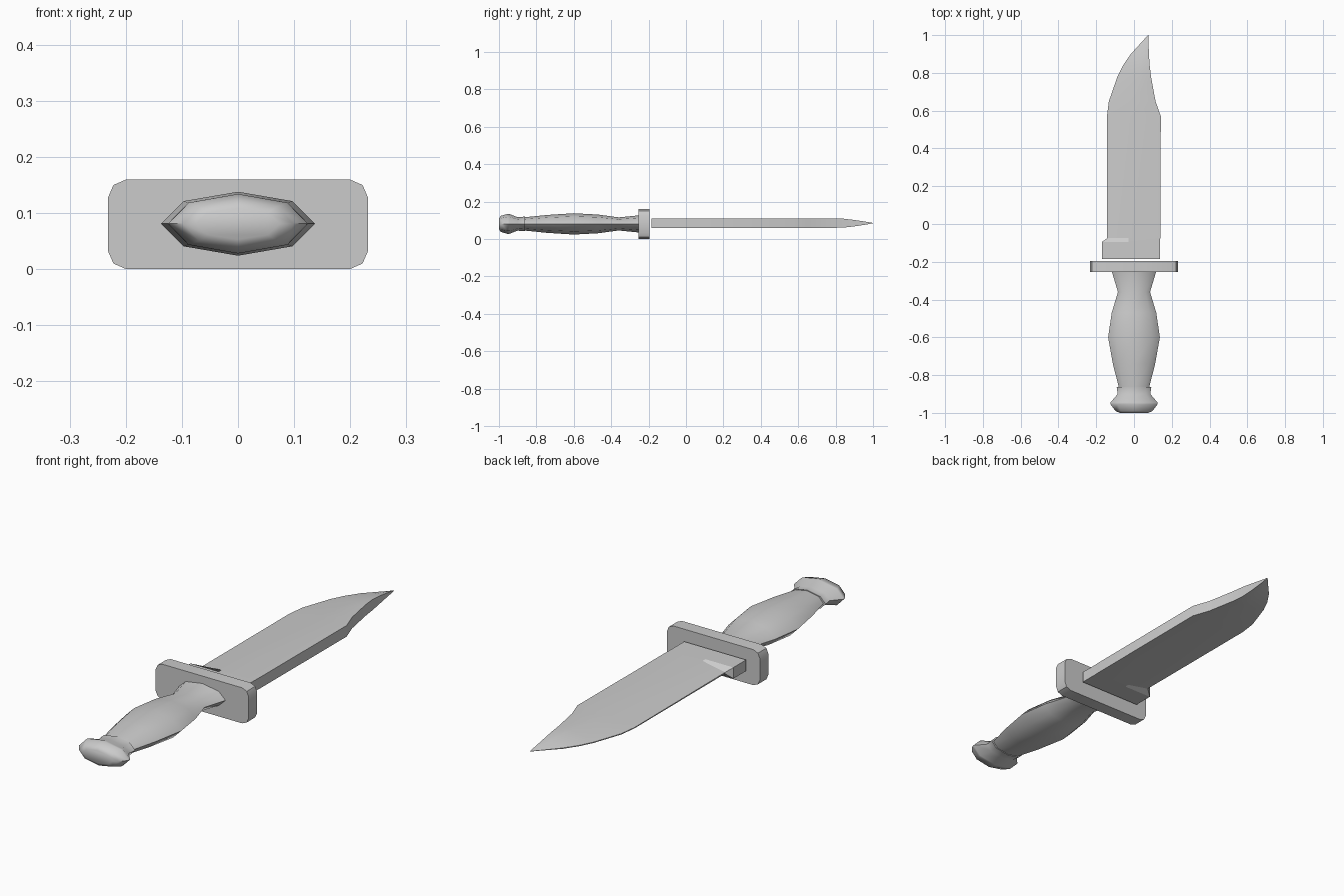
import bpy, bmesh
from math import cos, sin, pi, radians

if "Cube" in bpy.data.objects:
    bpy.data.objects.remove(bpy.data.objects["Cube"])


def loft(name, rings, angle):
    """Skin a list of equal-length point rings and cap both ends."""
    bm = bmesh.new()
    loops = [[bm.verts.new(p) for p in ring] for ring in rings]
    n = len(loops[0])
    for a, b in zip(loops, loops[1:]):
        for i in range(n):
            j = (i + 1) % n
            bm.faces.new((a[i], a[j], b[j], b[i]))
    bm.faces.new(loops[0])
    bm.faces.new(loops[-1])
    bmesh.ops.remove_doubles(bm, verts=bm.verts[:], dist=0.0001)
    bmesh.ops.recalc_face_normals(bm, faces=bm.faces[:])
    mesh = bpy.data.meshes.new(name)
    bm.to_mesh(mesh)
    bm.free()
    ob = bpy.data.objects.new(name, mesh)
    bpy.context.collection.objects.link(ob)
    bpy.ops.object.select_all(action='DESELECT')
    bpy.context.view_layer.objects.active = ob
    ob.select_set(True)
    bpy.ops.object.shade_smooth_by_angle(angle=radians(angle))
    return ob


def oval(y, rx, rz, zc=0.081, n=8):
    return [(rx * cos(2 * pi * i / n), y, zc + rz * sin(2 * pi * i / n)) for i in range(n)]


# Grip: eight-sided oval swelling in the middle
grip = [(-0.25, 0.118, 0.046), (-0.36, 0.085, 0.035), (-0.47, 0.118, 0.050),
        (-0.60, 0.137, 0.057), (-0.74, 0.112, 0.048), (-0.87, 0.079, 0.035)]
loft("grip", [oval(*s) for s in grip], 50)

# Pommel with its collar
pommel = [(-0.862, 0.092, 0.039), (-0.90, 0.086, 0.036), (-0.945, 0.125, 0.053),
          (-0.955, 0.124, 0.053), (-0.99, 0.098, 0.043), (-1.0, 0.075, 0.028)]
loft("pommel", [oval(*s) for s in pommel], 50)

# Guard: flat plate with chamfer-rounded corners
corner = [(0.232, 0.047), (0.222, 0.070), (0.199, 0.080)]
quarter = corner + [(-x, z) for x, z in reversed(corner)]
outline = quarter + [(-x, -z) for x, z in quarter]
loft("guard", [[(x, y, 0.08 + z) for x, z in outline] for y in (-0.255, -0.195)], 25)

# Blade stations: y, cutting edge x, ridge x, spine x, half thickness, edge half thickness
stations = [
    (-0.185, -0.170, -0.030, 0.138, 0.025, 0.025),
    (-0.095, -0.170, -0.030, 0.138, 0.025, 0.025),
    (-0.075, -0.142, -0.030, 0.139, 0.025, 0.003),
    (0.57, -0.143, -0.010, 0.142, 0.025, 0.002),
    (0.65, -0.133, 0.000, 0.114, 0.025, 0.002),
    (0.78, -0.088, 0.025, 0.090, 0.025, 0.002),
    (0.84, -0.058, 0.036, 0.083, 0.024, 0.002),
    (0.90, -0.017, 0.050, 0.079, 0.017, 0.002),
    (0.96, 0.038, 0.066, 0.077, 0.008, 0.001),
    (1.0, 0.074, 0.076, 0.077, 0.001, 0.0005),
]
rings = []
for y, xe, xr, xs, t, e in stations:
    top = [(xe, e), (xr, t), (xs, t)]
    ring = top + [(x, -z) for x, z in reversed(top)]
    rings.append([(x, y, 0.085 + z) for x, z in ring])
loft("blade", rings, 25)
